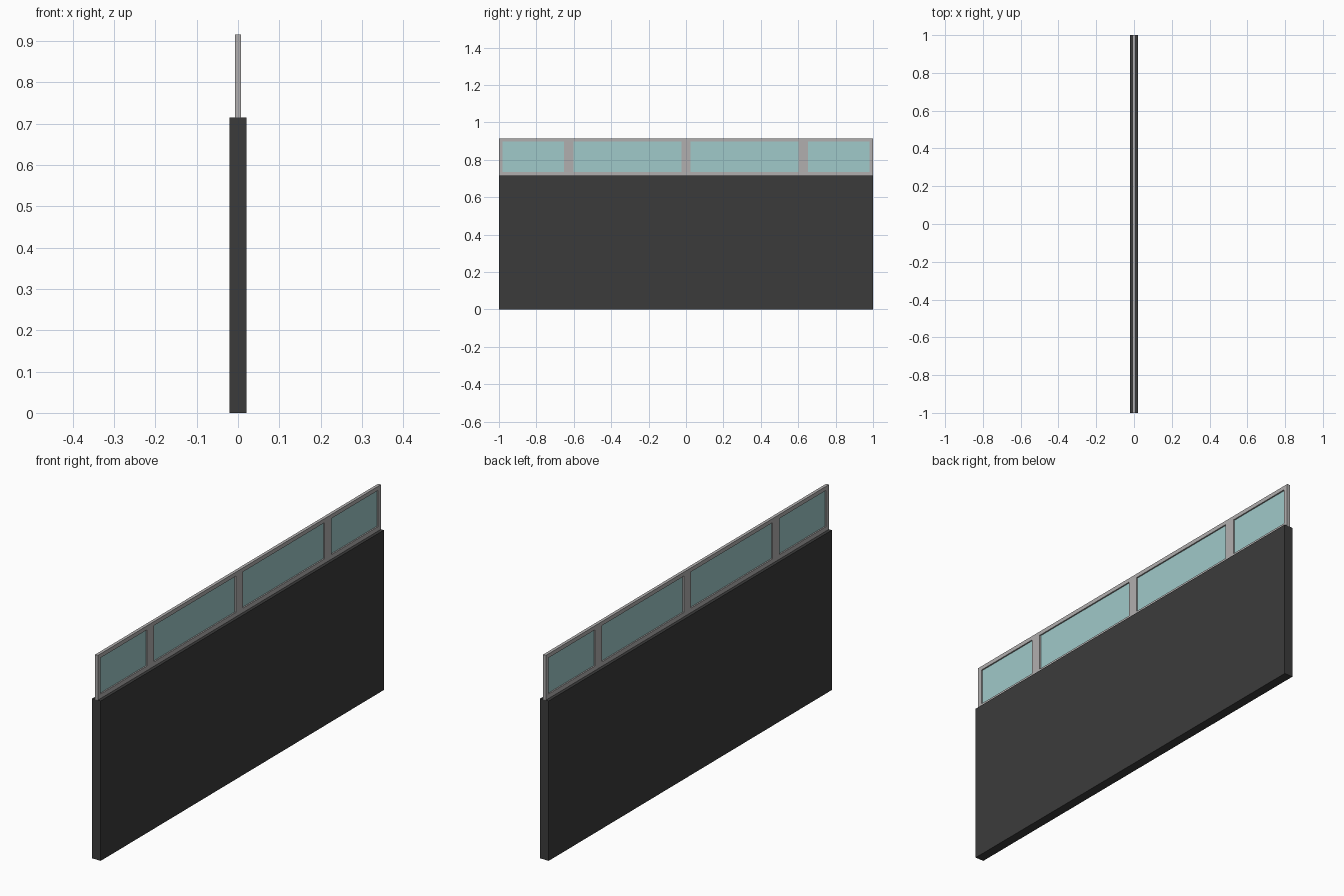
import bpy
import bmesh

if "Cube" in bpy.data.objects:
    bpy.data.objects.remove(bpy.data.objects["Cube"], do_unlink=True)

PANEL_TOP, TOP = 0.715, 0.915
FRAME_HALF, GLASS_HALF = 0.007, 0.001
PANES = [(-0.98, -0.652), (-0.602, -0.025), (0.025, 0.602), (0.652, 0.98)]
PANE_Z = (0.735, 0.897)


def material(name, rgb):
    mat = bpy.data.materials.new(name)
    mat.use_nodes = True
    mat.diffuse_color = (*rgb, 1)
    mat.node_tree.nodes["Principled BSDF"].inputs["Base Color"].default_value = (*rgb, 1)
    return mat


def add_object(name, bm, mat):
    bmesh.ops.recalc_face_normals(bm, faces=bm.faces)
    mesh = bpy.data.meshes.new(name)
    bm.to_mesh(mesh)
    bm.free()
    mesh.materials.append(mat)
    obj = bpy.data.objects.new(name, mesh)
    bpy.context.collection.objects.link(obj)


def box(name, half_x, ys, zs, mat):
    bm = bmesh.new()
    bmesh.ops.create_cube(bm, size=1)
    for v in bm.verts:
        v.co = (v.co.x * 2 * half_x, ys[v.co.y > 0], zs[v.co.z > 0])
    add_object(name, bm, mat)


charcoal = material("charcoal", (0.044, 0.044, 0.044))
metal = material("light grey metal", (0.44, 0.43, 0.43))
glass = material("pale teal glass", (0.35, 0.585, 0.585))

# Solid lower panel
box("lower_panel", 0.021, (-1, 1), (0, PANEL_TOP), charcoal)

# Window frame: a sheet with the pane cells left out, extruded to its thickness
ys = [-1] + [y for pane in PANES for y in pane] + [1]
zs = [PANEL_TOP, *PANE_Z, TOP]
bm = bmesh.new()
grid = [[bm.verts.new((-FRAME_HALF, y, z)) for z in zs] for y in ys]
for i in range(len(ys) - 1):
    for j in range(len(zs) - 1):
        if not (i % 2 == 1 and j == 1):
            bm.faces.new((grid[i][j], grid[i + 1][j], grid[i + 1][j + 1], grid[i][j + 1]))
extruded = bmesh.ops.extrude_face_region(bm, geom=bm.faces[:], use_keep_orig=True)
moved = [g for g in extruded["geom"] if isinstance(g, bmesh.types.BMVert)]
bmesh.ops.translate(bm, verts=moved, vec=(2 * FRAME_HALF, 0, 0))
add_object("window_frame", bm, metal)

# Recessed glass panes
for n, pane in enumerate(PANES, 1):
    box(f"glass_pane_{n}", GLASS_HALF, pane, PANE_Z, glass)
